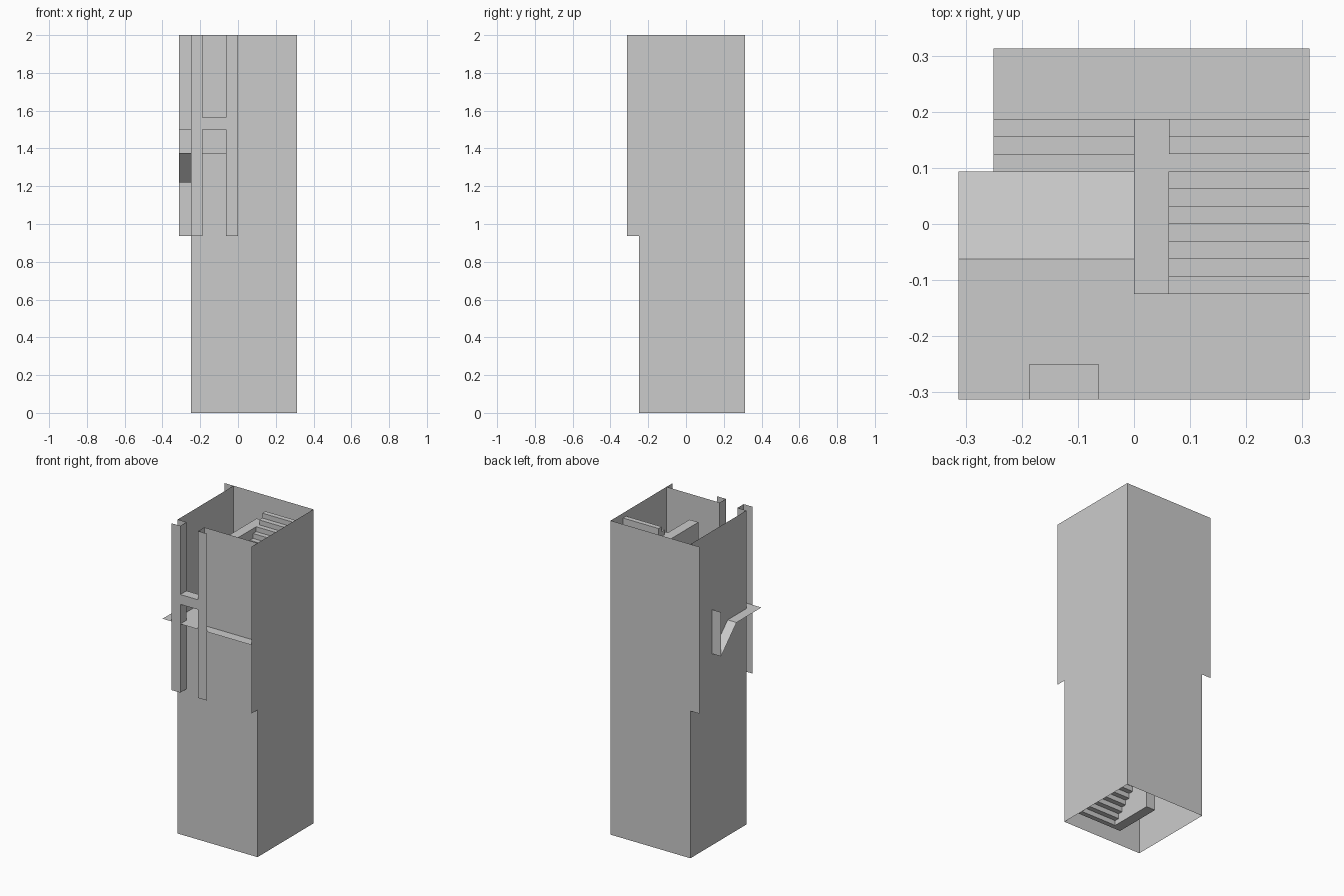
import bpy

if "Cube" in bpy.data.objects:
    bpy.data.objects.remove(bpy.data.objects["Cube"])

U = 0.0625            # one wall thickness
H = U / 2             # one stair step
E, W, TOP, NOTCH, FLOOR = 5 * U, 4 * U, 2.0, 0.9375, 1.375


def mesh(name, polys):
    """Make an object from polygons given as lists of points."""
    verts, faces = [], []
    for p in polys:
        faces.append(list(range(len(verts), len(verts) + len(p))))
        verts += p
    me = bpy.data.meshes.new(name)
    me.from_pydata(verts, [], faces)
    ob = bpy.data.objects.new(name, me)
    bpy.context.collection.objects.link(ob)
    return ob


def at_y(y, x0, x1, z0, z1):
    return [(x0, y, z0), (x1, y, z0), (x1, y, z1), (x0, y, z1)]


def at_x(x, y0, y1, z0, z1):
    return [(x, y0, z0), (x, y1, z0), (x, y1, z1), (x, y0, z1)]


def at_z(z, x0, x1, y0, y1):
    return [(x0, y0, z), (x1, y0, z), (x1, y1, z), (x0, y1, z)]


def strip(path, x0, x1):
    """Sheets swept along x from a (y, z) path."""
    return [[(x0, *a), (x1, *a), (x1, *b), (x0, *b)] for a, b in zip(path, path[1:])]


def stairs(y, z, count, step_y):
    """Stair line: tread then riser for each step."""
    path = [(y, z)]
    for i in range(count):
        y += step_y
        path.append((y, z))
        if i < count - 1:
            z += H
            path.append((y, z))
    return path


# Outer walls; the back and right walls widen above the notch
mesh("right_wall", [[(E, -W, 0), (E, E, 0), (E, E, TOP), (E, -E, TOP),
                     (E, -E, NOTCH), (E, -W, NOTCH)]])
mesh("back_wall", [[(E, E, 0), (-W, E, 0), (-W, E, NOTCH), (-E, E, NOTCH),
                    (-E, E, TOP), (E, E, TOP)]])
mesh("left_wall", [at_x(-W, -W, E, 0, TOP)])

# Front wall with two doorway openings
D0, D1, L0, L1 = -3 * U, -U, 1.5, 1.5625
mesh("front_wall", [at_y(-W, -W, D0, 0, TOP), at_y(-W, D1, E, 0, TOP),
                    at_y(-W, D0, D1, 0, FLOOR), at_y(-W, D0, D1, L0, L1)])

# Door frame standing in front of the wall
mesh("door_frame", [at_y(-E, -W, D0, NOTCH, TOP), at_y(-E, D1, 0, NOTCH, TOP),
                    at_y(-E, D0, D1, L0, L1),
                    at_x(D0, -E, -W, NOTCH, L0), at_x(D1, -E, -W, NOTCH, L0),
                    at_x(D0, -E, -W, L1, TOP), at_x(D1, -E, -W, L1, TOP),
                    at_z(L0, D0, D1, -E, -W), at_z(L1, D0, D1, -E, -W)])

# Floor, ramp and upright panel, poking out through the walls
mesh("upper_floor", [at_z(FLOOR, -E, 0, -E, -U), at_z(FLOOR, 0, E, -E, -2 * U)])
mesh("ramp", strip([(-U, FLOOR), (1.5 * U, FLOOR - 2.5 * U)], -E, 0))
mesh("ramp_panel", [at_y(1.5 * U, -E, 0, FLOOR - 2.5 * U, 1.5)])

# Back landing and short left flight
mesh("back_landing", [at_z(FLOOR - 4.5 * U, -W, E, 3 * U, E)])
left = [(3 * U, FLOOR - 4.5 * U)] + stairs(3 * U, FLOOR - 4 * U, 3, -H)
mesh("left_stairs", strip(left, -W, 0))

# Centre column
Y0, Y1, CT = -2 * U, 3 * U, 1.90625
mesh("centre_column", [at_x(0, Y0, Y1, 0, CT), at_x(U, Y0, Y1, 0, CT),
                       at_y(Y0, 0, U, 0, CT), at_y(Y1, 0, U, 0, CT),
                       at_z(0, 0, U, Y0, Y1), at_z(CT, 0, U, Y0, Y1)])

# Right flight: stepped underside and stepped top joined by end faces
low, high = stairs(Y0, 0, 10, H), stairs(Y0, TOP - 5 * U, 10, H)
mesh("right_stairs", strip(low + high[::-1] + low[:1], U, E))
# Side cheeks of the top steps that rise above the column
mesh("stair_cheek", [at_x(U, Y1 - (2 - i) * H, Y1 - (1 - i) * H, CT, CT + (i + 1) * H)
                     for i in range(2)])
